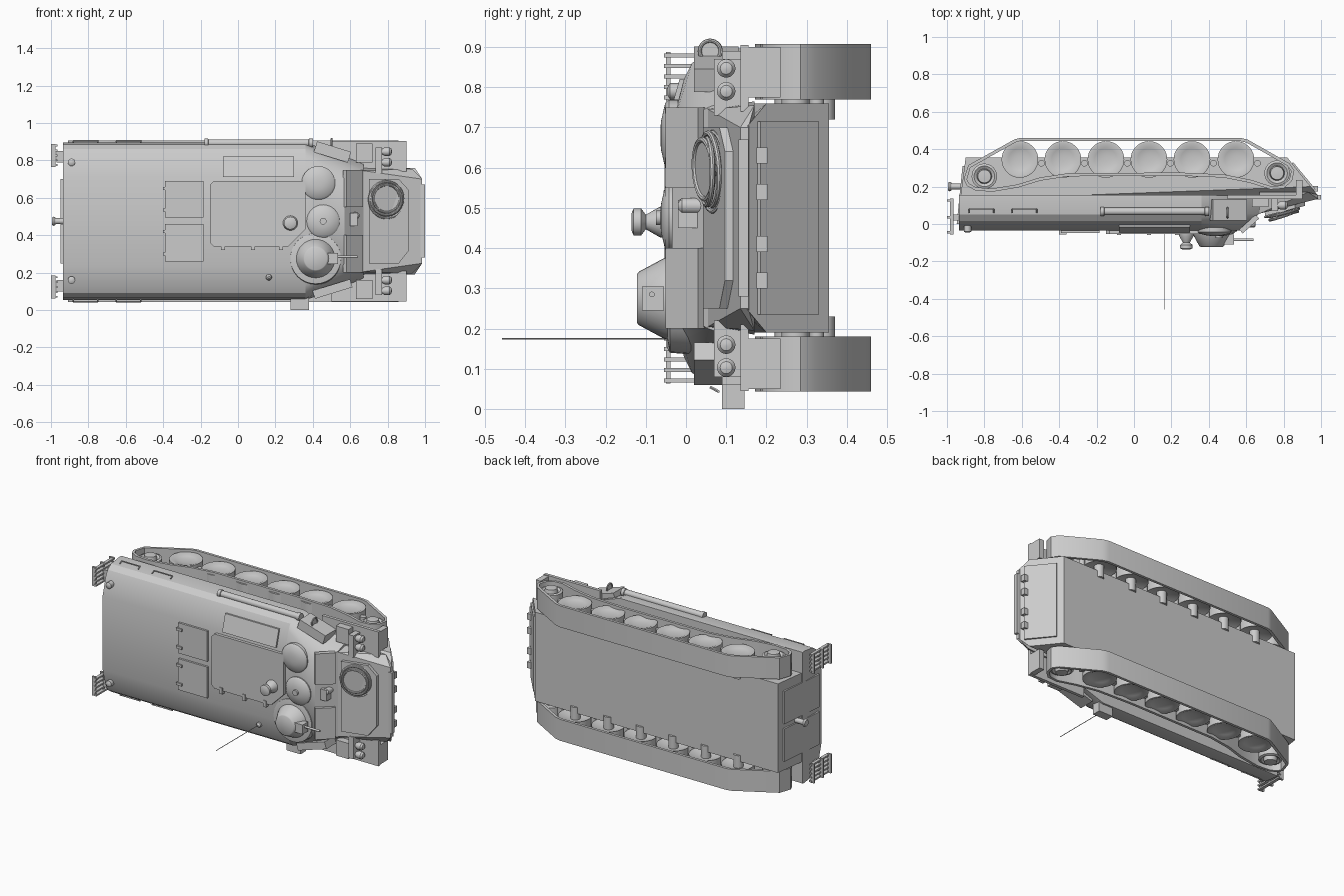
import bpy, bmesh, math
from mathutils import Vector, Matrix

# The vehicle lies on its side: roof faces -y, nose points +x, width runs along z
MID = 0.475
paint = bpy.data.materials.new("plain_grey")
paint.diffuse_color = (0.6, 0.6, 0.6, 1)


def finish(name, bm, angle=35):
    bmesh.ops.recalc_face_normals(bm, faces=bm.faces)
    me = bpy.data.meshes.new(name)
    bm.to_mesh(me)
    bm.free()
    me.materials.append(paint)
    me.shade_smooth()
    me.set_sharp_from_angle(angle=math.radians(angle))
    ob = bpy.data.objects.new(name, me)
    bpy.context.collection.objects.link(ob)
    return ob


def hull(name, pts):
    bm = bmesh.new()
    for p in pts:
        bm.verts.new(p)
    r = bmesh.ops.convex_hull(bm, input=bm.verts)
    junk = [g for g in r["geom_interior"] if isinstance(g, bmesh.types.BMVert)]
    bmesh.ops.delete(bm, geom=junk, context='VERTS')
    bmesh.ops.dissolve_limit(bm, angle_limit=0.02, verts=bm.verts, edges=bm.edges)
    return finish(name, bm, 25)


def prism(name, pts, a, b, axis='y', shear=None):
    """Extrude a 2D outline: (x, z) along y, or (x, y) along z."""
    bm = bmesh.new()
    rings = []
    for d in (a, b):
        ring = []
        for u, v in pts:
            s = shear(u, v) if shear else 0
            ring.append(bm.verts.new((u, d + s, v) if axis == 'y' else (u, v, d)))
        rings.append(ring)
    n = len(pts)
    for ring in rings:
        bm.faces.new(ring)
    for i in range(n):
        j = (i + 1) % n
        bm.faces.new((rings[0][i], rings[0][j], rings[1][j], rings[1][i]))
    return finish(name, bm)


def box(name, x0, x1, y0, y1, z0, z1, turn=0):
    cx, cz = (x0 + x1) / 2, (z0 + z1) / 2
    c, s = math.cos(turn), math.sin(turn)
    pts = [(cx + (x - cx) * c - (z - cz) * s, cz + (x - cx) * s + (z - cz) * c)
           for x, z in ((x0, z0), (x1, z0), (x1, z1), (x0, z1))]
    return prism(name, pts, y0, y1)


def slab(name, p0, p1, z0, z1, t):
    p0, p1 = Vector(p0), Vector(p1)
    d = (p1 - p0).normalized()
    n = Vector((d.y, -d.x)) * t
    return prism(name, [p0 - n, p1 - n, p1 + n, p0 + n], z0, z1, 'z')


def lathe(name, origin, axis, profile, seg=32):
    """Spin (radius, distance) points about an axis."""
    bm = bmesh.new()
    rot = Vector((0, 0, 1)).rotation_difference(Vector(axis)).to_matrix()
    rings = []
    for r, h in profile:
        rings.append([bm.verts.new(Vector(origin) + rot @ Vector(
            (r * math.cos(2 * math.pi * i / seg), r * math.sin(2 * math.pi * i / seg), h)))
            for i in range(seg)])
    for a, b in zip(rings, rings[1:]):
        for i in range(seg):
            j = (i + 1) % seg
            bm.faces.new((a[i], a[j], b[j], b[i]))
    bm.faces.new(rings[0])
    bm.faces.new(rings[-1])
    return finish(name, bm)


def rod(name, p, q, r, seg=12):
    d = Vector(q) - Vector(p)
    return lathe(name, p, d.normalized(), [(r, 0), (r, d.length)], seg)


def ring(name, c, axis, R, r):
    return lathe_loop(name, c, axis, [(R + r * math.cos(a), r * math.sin(a))
                                      for a in [k * math.pi / 4 for k in range(9)]])


def lathe_loop(name, c, axis, prof):
    return lathe(name, c, axis, prof[:-1] + [(prof[0][0] - 1e-4, prof[0][1])], 28)


def sym(pts):
    return pts + [(x, y, 2 * MID - z) for x, y, z in pts]


# Hull: main body, tapered shoulders, nose, lower tub
side = [(-0.035, 0.71), (-0.005, 0.82), (0.015, 0.86), (0.05, 0.885), (0.14, 0.897), (0.155, 0.895)]
hull("upper_hull", sym([(x, y, z) for x in (-0.935, 0.36) for y, z in side]))
hull("front_shoulders", sym([(0.36, y, z) for y, z in side] + [
    (0.57, -0.035, 0.70), (0.67, 0.055, 0.75), (0.67, 0.15, 0.785)]))
hull("nose", sym([(0.67, 0.055, 0.745), (0.67, 0.17, 0.765), (0.93, 0.17, 0.755),
                  (0.985, 0.135, 0.70), (0.985, 0.155, 0.70)]))
hull("lower_tub", sym([(-0.93, 0.13, 0.76), (-0.90, 0.355, 0.76), (0.82, 0.355, 0.76),
                       (0.945, 0.2, 0.76), (0.985, 0.15, 0.70), (0.6, 0.13, 0.70)]))

# Lower front plate with hinges
slab("nose_plate", (0.845, 0.325), (0.965, 0.18), 0.235, 0.715, -0.008)
for z in (0.32, 0.41, 0.54, 0.63):
    box("nose_hinge", 0.94, 0.985, 0.175, 0.202, z - 0.02, z + 0.02)
box("nose_edge", 0.975, 1.0, 0.13, 0.155, 0.28, 0.67)

# Glacis hatch, towing cable coil and front windows
glacis = lambda x, z: 0.253 * (x - 0.67)
prism("glacis_hatch", [(0.70, 0.25), (0.86, 0.25), (0.915, 0.32), (0.915, 0.64),
                       (0.86, 0.70), (0.70, 0.70)], 0.035, 0.06, shear=glacis)
for i in range(4):
    ring("cable_coil", (0.795, 0.068 - 0.008 * i, 0.59 + 0.006 * (i % 2)),
         (-0.25 + 0.08 * (i % 3 - 1), 1, 0.06 * (i % 2)), 0.098 - 0.008 * i, 0.007)
for z in (0.2, 0.55):
    slab("front_window", (0.572, -0.04), (0.66, 0.04), z, z + 0.2, 0.014)
box("window_post", 0.6, 0.64, -0.02, 0.04, 0.45, 0.52)
lathe("horn", (0.63, 0.01, 0.505), (0, -1, 0), [(0.02, -0.03), (0.02, 0.02), (0.012, 0.03)], 16)

# Roof hatches
for z0, z1 in ((0.495, 0.69), (0.26, 0.46)):
    box("rear_roof_hatch", -0.39, -0.185, -0.048, -0.03, z0, z1)
    for z in (z0 + 0.04, z1 - 0.04):
        box("hatch_hinge", -0.4, -0.36, -0.056, -0.03, z - 0.008, z + 0.008)
prism("roof_plate", [(-0.15, 0.36), (-0.13, 0.34), (0.27, 0.34), (0.36, 0.43), (0.36, 0.69),
                     (-0.13, 0.69), (-0.15, 0.67)], -0.054, -0.03)
for x in (-0.08, 0.08, 0.23):
    box("plate_hinge", x - 0.01, x + 0.01, -0.06, -0.03, 0.32, 0.36)
prism("side_cover", [(-0.08, 0.712), (0.3, 0.712), (0.3, 0.82), (-0.08, 0.82)], -0.047, -0.03,
      shear=lambda x, z: 0.28 * (z - 0.71))

# Roof ventilator
lathe("ventilator", (0.28, -0.05, 0.465), (0, -1, 0),
      [(0.04, 0), (0.038, 0.015), (0.018, 0.05), (0.034, 0.062), (0.034, 0.08), (0.02, 0.086)], 24)

# Cupolas and gun turret
for x, z, r in ((0.43, 0.68, 0.09), (0.455, 0.475, 0.088)):
    lathe("cupola", (x, -0.02, z), (0, -1, 0),
          [(r, 0), (r, 0.022), (r - 0.01, 0.032), (r * 0.4, 0.042), (0.015, 0.044)])
lathe("cupola_knob", (0.455, -0.06, 0.475), (0, -1, 0), [(0.018, 0), (0.018, 0.015)], 16)
lathe("turret_ring", (0.415, 0.02, 0.275), (0, -1, 0), [(0.14, 0), (0.135, 0.06), (0.105, 0.066)])
lathe("turret", (0.415, -0.04, 0.275), (0, -1, 0),
      [(0.105, 0), (0.1, 0.015), (0.066, 0.078), (0.06, 0.082)])
box("gun_mount", 0.47, 0.535, -0.11, -0.055, 0.245, 0.305)
rod("gun_barrel", (0.5, -0.085, 0.285), (0.64, -0.085, 0.285), 0.007)

# Antenna
lathe("antenna_base", (0.165, 0.0, 0.175), (0, -1, 0), [(0.018, 0), (0.015, 0.03), (0.006, 0.04)], 16)
rod("antenna", (0.165, -0.03, 0.175), (0.165, -0.457, 0.175), 0.002, 6)

# Log carried along one side, stowage boxes, lifting ring
lathe("carried_log", (-0.18, 0.067, 0.893), (1, 0, 0),
      [(0.024, 0), (0.024, 0.02), (0.02, 0.022), (0.02, 0.558), (0.024, 0.56), (0.024, 0.58)], 20)
box("upper_stowage", 0.41, 0.6, 0.02, 0.13, 0.815, 0.875, -0.3)
box("lower_stowage", 0.4, 0.61, 0.02, 0.12, 0.09, 0.135, 0.3)
box("side_lamp_box", 0.28, 0.38, 0.09, 0.145, 0.0, 0.08)
ring("lifting_ring", (0.5, 0.06, 0.89), (1, 0, 0), 0.026, 0.005)

# Running gear outline in (x, y)
belt = [(-0.91, 0.24), (-0.885, 0.315), (-0.64, 0.452), (-0.61, 0.46), (0.57, 0.46), (0.61, 0.45),
        (0.83, 0.325), (0.857, 0.285), (0.845, 0.23), (0.80, 0.19), (0.73, 0.185), (0.62, 0.22),
        (0.48, 0.248), (0.25, 0.258), (-0.35, 0.255), (-0.5, 0.232), (-0.62, 0.195),
        (-0.76, 0.172), (-0.85, 0.18), (-0.895, 0.205)]


def track(z0, z1, t=0.017):
    n = len(belt)
    inner = []
    for i in range(n):
        p, a, b = (Vector(belt[k % n]) for k in (i, i - 1, i + 1))
        d = (b - a).normalized()
        inner.append(p + Vector((d.y, -d.x)) * t)
    bm = bmesh.new()
    L = [[bm.verts.new((p[0], p[1], z)) for p in loop]
         for loop, z in ((belt, z0), (belt, z1), (inner, z1), (inner, z0))]
    for k in range(4):
        for i in range(n):
            j = (i + 1) % n
            bm.faces.new((L[k][i], L[k][j], L[(k + 1) % 4][j], L[(k + 1) % 4][i]))
    finish("track", bm, 40)


for s in (1, -1):
    Z = lambda z: MID + s * (z - MID)      # mirror across the centre line
    ax = (0, 0, s)
    lo, hi = sorted((Z(0.77), Z(0.907)))
    track(lo, hi)
    for x in (-0.61, -0.38, -0.15, 0.08, 0.31, 0.545):
        lathe("road_wheel", (x, 0.345, Z(0.78)), ax,
              [(0.03, 0.02), (0.085, 0.005), (0.098, 0), (0.098, 0.11), (0.088, 0.112),
               (0.06, 0.1), (0.03, 0.095), (0.01, 0.094)], 36)
        rod("axle", (x, 0.34, Z(0.72)), (x, 0.34, Z(0.81)), 0.03)
        rod("arm_pivot", (x + 0.115, 0.325, Z(0.75)), (x + 0.115, 0.325, Z(0.87)), 0.018)
    for x, y, nm in ((-0.80, 0.255, "idler_wheel"), (0.765, 0.272, "drive_sprocket")):
        lathe(nm, (x, y, Z(0.79)), ax, [(0.068, 0), (0.068, 0.09), (0.055, 0.095),
                                        (0.04, 0.085), (0.035, 0.11), (0.01, 0.112)])
        rod(nm + "_shaft", (x, y, Z(0.73)), (x, y, Z(0.82)), 0.035)
    # Front fender, lamp bracket and headlights
    box("front_fender", 0.5, 0.9, 0.135, 0.155, *sorted((Z(0.74), Z(0.905))))
    box("fender_flap", 0.865, 0.9, 0.14, 0.235, *sorted((Z(0.775), Z(0.9))))
    box("lamp_bracket", 0.735, 0.77, 0.07, 0.14, *sorted((Z(0.73), Z(0.87))))
    box("fender_box", 0.63, 0.72, 0.09, 0.14, *sorted((Z(0.79), Z(0.89))))
    for z in (0.79, 0.847):
        lathe("headlight", (0.765, 0.1, Z(z)), (1, 0, 0),
              [(0.012, 0), (0.023, 0.02), (0.023, 0.045), (0.015, 0.055), (0.004, 0.058)], 20)
    # Rear slatted mud guards and lamps
    for i in range(5):
        z = Z(0.775 + 0.026 * i)
        box("rear_guard_slat", -0.985, -0.965, -0.055, 0.135, z - 0.005, z + 0.005)
    for y in (-0.05, 0.03, 0.12):
        box("rear_guard_rail", -1.0, -0.975, y, y + 0.012, *sorted((Z(0.765), Z(0.887))))
    box("rear_guard_arm", -0.97, -0.92, 0.02, 0.05, *sorted((Z(0.79), Z(0.85))))
    lathe("rear_lamp", (-0.89, 0.02, Z(0.79)), (0, -1, 0), [(0.02, 0), (0.02, 0.06), (0.01, 0.066)], 16)
    # Side grab handles
    for x in (-0.88, -0.65):
        for a, b in (((x, 0.08), (x + 0.13, 0.08)), ((x, 0.08), (x, 0.06)), ((x + 0.13, 0.08), (x + 0.13, 0.06))):
            rod("grab_handle", (a[0], a[1], Z(0.906)), (b[0], b[1], Z(0.895 if a[0] == b[0] else 0.906)), 0.004, 6)
    # Rear doors
    slab("rear_door", (-0.905, 0.31), (-0.936, 0.0), *sorted((Z(0.49), Z(0.70))), 0.012)

# Tow hook at the rear
rod("tow_hook", (-0.9, 0.2, MID), (-0.985, 0.2, MID), 0.016)
lathe("tow_hook_end", (-0.995, 0.2, MID), (1, 0, 0), [(0.02, 0), (0.025, 0.01), (0.02, 0.02)], 16)
